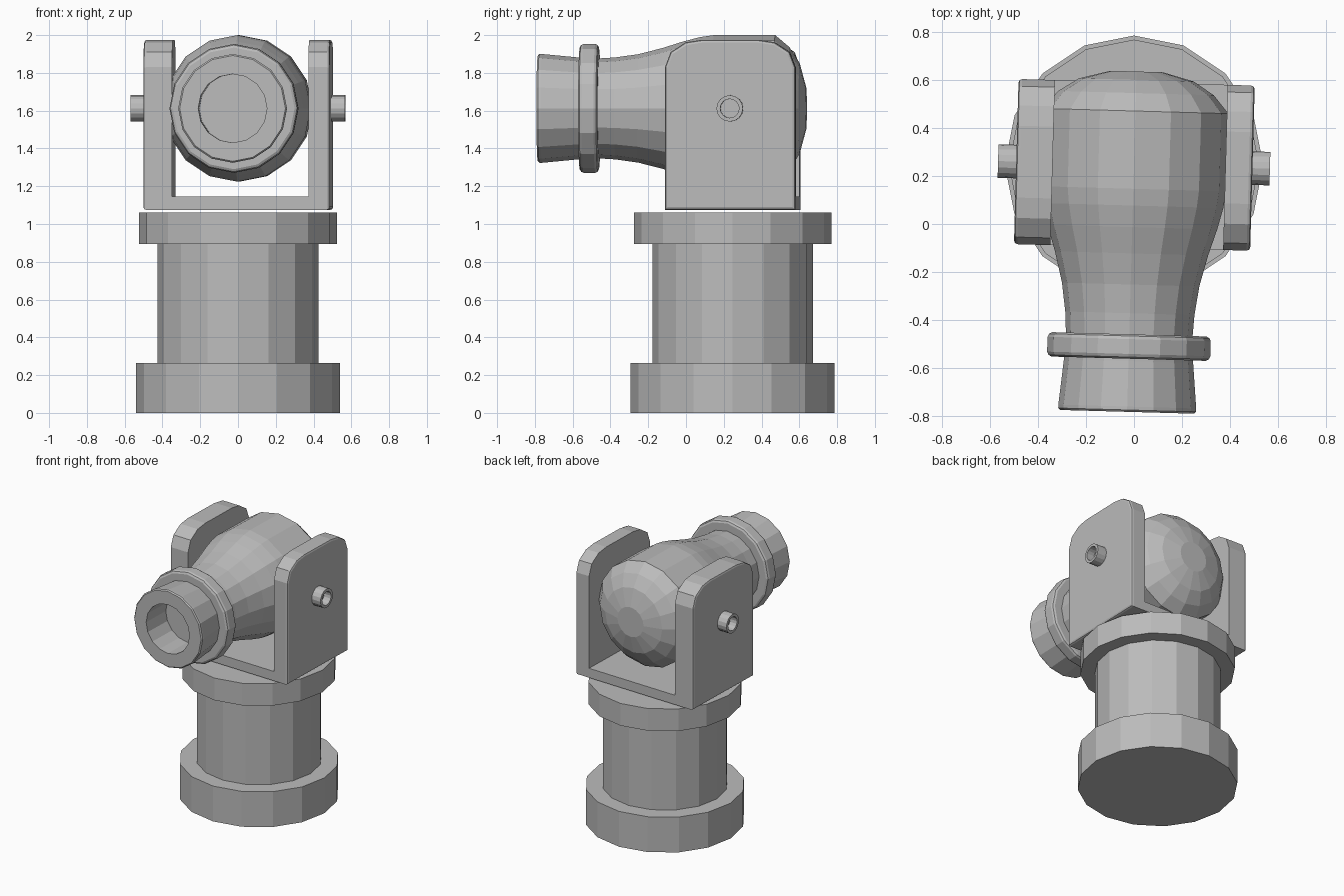
import bpy, bmesh
from math import sin, cos, pi, radians
from mathutils import Matrix, Vector

cube = bpy.data.objects.get("Cube")
if cube:
    bpy.data.objects.remove(cube, do_unlink=True)

GREY = (0.5, 0.5, 0.5, 1)
mat = bpy.data.materials.new("plain grey")
mat.use_nodes = True
mat.diffuse_color = GREY
mat.node_tree.nodes["Principled BSDF"].inputs["Base Color"].default_value = GREY

SIDES = 16
CENTRE_Y = 0.247
PIVOT_Z = 1.612
# The swivelling head is turned slightly on the pedestal
HEAD = Matrix.Translation((0, CENTRE_Y, 0)) @ Matrix.Rotation(radians(-1.6), 4, "Z")
PIVOT = HEAD @ Matrix.Translation((0, 0, PIVOT_Z))


def finish(name, bm, matrix):
    bmesh.ops.recalc_face_normals(bm, faces=bm.faces)
    mesh = bpy.data.meshes.new(name)
    bm.to_mesh(mesh)
    bm.free()
    mesh.materials.append(mat)
    obj = bpy.data.objects.new(name, mesh)
    obj.matrix_world = matrix
    bpy.context.collection.objects.link(obj)
    return obj


def lathe(name, profile, matrix):
    """Revolve (radius, height) points about local z, with caps at both ends."""
    bm = bmesh.new()
    rings = []
    for r, z in profile:
        rings.append([bm.verts.new((r * cos(2 * pi * i / SIDES), r * sin(2 * pi * i / SIDES), z))
                      for i in range(SIDES)])
    for a, b in zip(rings, rings[1:]):
        for i in range(SIDES):
            j = (i + 1) % SIDES
            bm.faces.new((a[i], a[j], b[j], b[i]))
    bm.faces.new(rings[0])
    bm.faces.new(rings[-1])
    return finish(name, bm, matrix)


def arm(name, outer, inner):
    """Round-shouldered plate with its outer rim bevelled."""
    half = [(0.345, 1.075), (0.345, 1.83), (0.315, 1.91), (0.235, 1.962), (0.15, 1.975)]
    outline = half + [(-y, z) for y, z in reversed(half)]
    bm = bmesh.new()
    face = bm.faces.new([bm.verts.new((outer, y, z)) for y, z in outline])
    rim = list(face.edges)
    extruded = bmesh.ops.extrude_face_region(bm, geom=[face], use_keep_orig=True)
    moved = [g for g in extruded["geom"] if isinstance(g, bmesh.types.BMVert)]
    bmesh.ops.translate(bm, verts=moved, vec=(inner - outer, 0, 0))
    bmesh.ops.recalc_face_normals(bm, faces=bm.faces)
    bmesh.ops.bevel(bm, geom=rim, offset=0.015, segments=2, profile=0.5, affect="EDGES")
    return finish(name, bm, HEAD)


# Pedestal
stand = Matrix.Translation((0, CENTRE_Y, 0))
lathe("pedestal_base", [(0.54, 0), (0.54, 0.263)], stand)
lathe("pedestal_column", [(0.425, 0.25), (0.425, 0.91)], stand)
lathe("pedestal_flange", [(0.523, 0.895), (0.523, 1.06)], stand)

# Bracket
arm("left_bracket_arm", 0.495, 0.382)
arm("right_bracket_arm", -0.492, -0.34)
bm = bmesh.new()
bmesh.ops.create_cube(bm, size=1)
for v in bm.verts:
    v.co = Vector((v.co.x * 0.78 + 0.02, v.co.y * 0.69, 1.11 + v.co.z * 0.07))
finish("bracket_floor", bm, HEAD)

# Barrel: local z points forward, starting from the round rear and ending inside the bore
forward = PIVOT @ Matrix.Rotation(radians(90), 4, "X")
lathe("barrel", [
    (0.11, -0.39), (0.24, -0.355), (0.325, -0.30), (0.388, -0.225),
    (0.388, 0.10), (0.378, 0.17), (0.355, 0.26), (0.32, 0.37), (0.287, 0.50),
    (0.27, 0.62), (0.264, 0.72), (0.27, 0.82), (0.288, 1.01), (0.288, 1.024),
    (0.28, 1.032), (0.182, 1.032), (0.182, 0.55)], forward)
lathe("barrel_collar", [
    (0.25, 0.708), (0.322, 0.708), (0.335, 0.715), (0.341, 0.728),
    (0.341, 0.79), (0.335, 0.803), (0.322, 0.81), (0.25, 0.81)], forward)

# Pivot pins with recessed ends
for name, side in (("left_pivot_pin", 1), ("right_pivot_pin", -1)):
    sideways = PIVOT @ Matrix.Rotation(radians(90 * side), 4, "Y")
    lathe(name, [(0.07, 0.48), (0.07, 0.568), (0.05, 0.568), (0.05, 0.51)], sideways)
